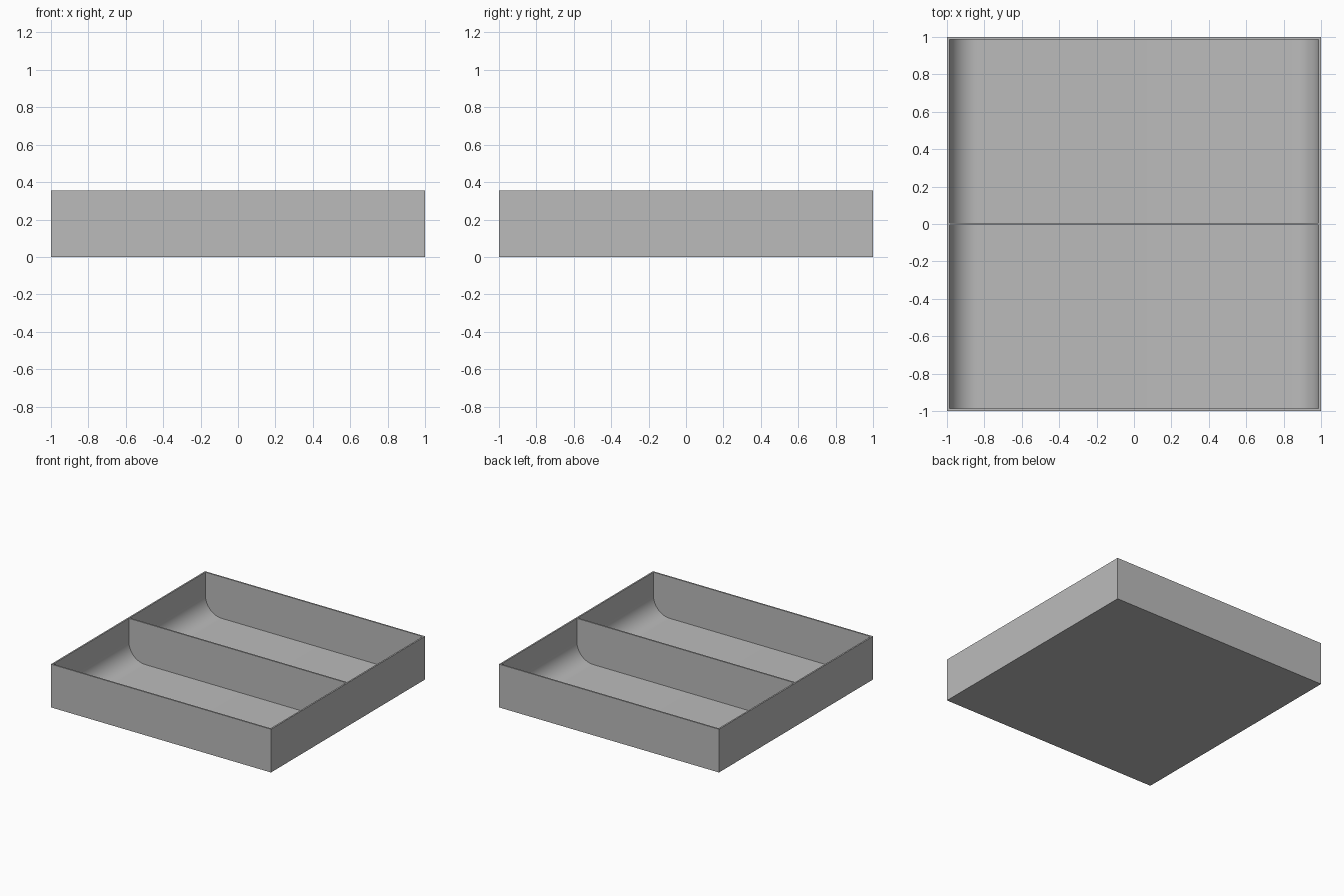
import bpy, bmesh, math

if "Cube" in bpy.data.objects:
    bpy.data.objects.remove(bpy.data.objects["Cube"], do_unlink=True)

HEIGHT = 0.355
WALL = 0.0125
FLOOR = 0.015
RADIUS = 0.15
STEPS = 16

grey = bpy.data.materials.new("plain grey")
grey.use_nodes = True
colour = (0.5, 0.5, 0.5, 1)
grey.diffuse_color = colour
grey.node_tree.nodes["Principled BSDF"].inputs["Base Color"].default_value = colour


def extrude_profile(name, profile, y0, y1):
    """Extrude a closed x-z profile along y."""
    bm = bmesh.new()
    face = bm.faces.new([bm.verts.new((x, y0, z)) for x, z in profile])
    moved = bmesh.ops.extrude_face_region(bm, geom=[face])["geom"]
    verts = [g for g in moved if isinstance(g, bmesh.types.BMVert)]
    bmesh.ops.translate(bm, verts=verts, vec=(0, y1 - y0, 0))
    bmesh.ops.recalc_face_normals(bm, faces=bm.faces)
    mesh = bpy.data.meshes.new(name)
    bm.to_mesh(mesh)
    bm.free()
    mesh.materials.append(grey)
    obj = bpy.data.objects.new(name, mesh)
    bpy.context.collection.objects.link(obj)
    return obj


# Solid block for the tray
tray = extrude_profile("divided_tray", [(-1, 0), (1, 0), (1, HEIGHT), (-1, HEIGHT)], -1, 1)

# Compartment outline: rounded where the end walls meet the floor
inner = 1 - WALL
right = []
for i in range(STEPS + 1):
    a = math.pi / 2 * i / STEPS
    right.append((inner - RADIUS + RADIUS * math.sin(a),
                  FLOOR + RADIUS - RADIUS * math.cos(a)))
right.append((inner, HEIGHT + 0.1))
pocket = right + [(-x, z) for x, z in reversed(right)]

# Hollow out the two compartments, leaving the central divider
bpy.context.view_layer.objects.active = tray
for side in (-1, 1):
    ends = sorted((side * WALL / 2, side * inner))
    cutter = extrude_profile("compartment_cutter", pocket, *ends)
    cutter.hide_render = True
    cut = tray.modifiers.new("compartment", "BOOLEAN")
    cut.operation = "DIFFERENCE"
    cut.solver = "EXACT"
    cut.object = cutter
    bpy.ops.object.modifier_apply(modifier=cut.name)
    bpy.data.objects.remove(cutter, do_unlink=True)

# Smooth floor curves with crisp edges
bpy.ops.object.select_all(action="DESELECT")
tray.select_set(True)
bpy.ops.object.shade_smooth_by_angle(angle=math.radians(30))
